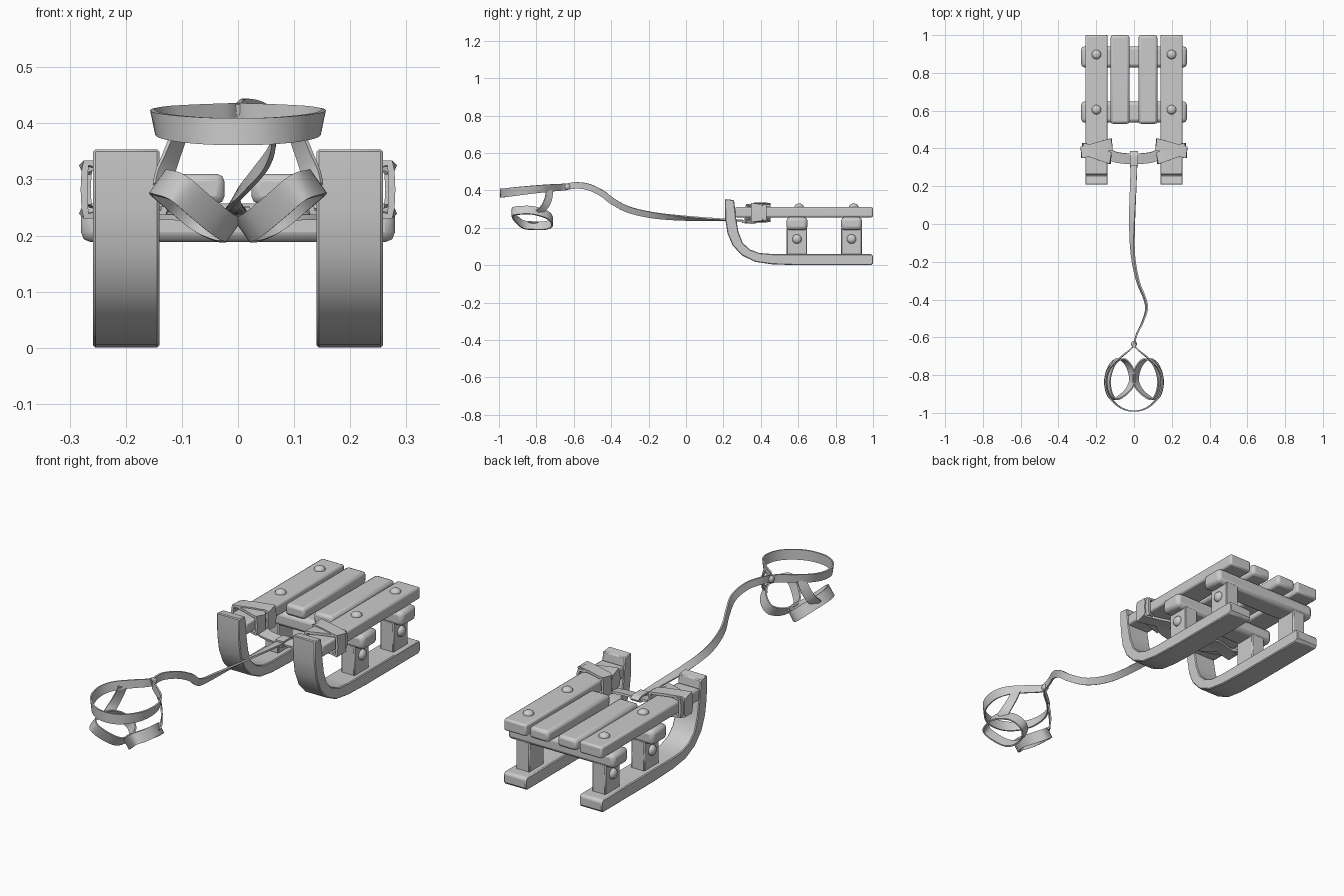
import bpy, bmesh, math
from mathutils import Vector as V

if "Cube" in bpy.data.objects:
    bpy.data.objects.remove(bpy.data.objects["Cube"])

grey = bpy.data.materials.new("plain_grey")
grey.diffuse_color = (0.6, 0.6, 0.6, 1)
grey.use_nodes = True
grey.node_tree.nodes["Principled BSDF"].inputs["Base Color"].default_value = grey.diffuse_color


def finish(name, bm, bevel=0.0, segs=2, angle=35):
    bmesh.ops.recalc_face_normals(bm, faces=bm.faces)
    me = bpy.data.meshes.new(name)
    bm.to_mesh(me)
    bm.free()
    me.materials.append(grey)
    ob = bpy.data.objects.new(name, me)
    bpy.context.collection.objects.link(ob)
    bpy.context.view_layer.objects.active = ob
    bpy.ops.object.select_all(action='DESELECT')
    ob.select_set(True)
    if bevel:
        m = ob.modifiers.new("bevel", 'BEVEL')
        m.width, m.segments, m.limit_method = bevel, segs, 'ANGLE'
        m.angle_limit = math.radians(40)
    bpy.ops.object.shade_smooth_by_angle(angle=math.radians(angle))
    return ob


def box(name, lo, hi, bevel=0.01, segs=2):
    bm = bmesh.new()
    bmesh.ops.create_cube(bm, size=1)
    for v in bm.verts:
        v.co = V([(l + h) / 2 + c * (h - l) for l, h, c in zip(lo, hi, v.co)])
    return finish(name, bm, bevel, segs)


def spline(pts, closed, n):
    """Catmull-Rom samples through the points."""
    pts = [V(p) for p in pts]
    k = len(pts)
    get = (lambda i: pts[i % k]) if closed else (lambda i: pts[max(0, min(k - 1, i))])
    out = []
    for i in range(k if closed else k - 1):
        a, b, c, d = (get(i + j) for j in (-1, 0, 1, 2))
        for s in range(n):
            t = s / n
            out.append(0.5 * (2 * b + (c - a) * t + (2 * a - 5 * b + 4 * c - d) * t * t
                              + (3 * b - a - 3 * c + d) * t ** 3))
    return out if closed else out + [pts[-1]]


def ribbon(name, pts, wide, thick=0.01, closed=False, n=6):
    """Flat strap: path points and full width vectors, one vector or one per point."""
    if not isinstance(wide, list):
        wide = [wide] * len(pts)
    path, ws = spline(pts, closed, n), spline(wide, closed, n)
    k = len(path)
    bm = bmesh.new()
    rings = []
    for i, (p, w) in enumerate(zip(path, ws)):
        a = path[(i - 1) % k] if closed else path[max(i - 1, 0)]
        b = path[(i + 1) % k] if closed else path[min(i + 1, k - 1)]
        t = (b - a).normalized()
        w2 = (w - t * w.dot(t)).normalized() * w.length / 2
        u = t.cross(w2).normalized() * thick / 2
        rings.append([bm.verts.new(p + q) for q in (w2 + u, w2 - u, -w2 - u, -w2 + u)])
    for i in range(k if closed else k - 1):
        r, s = rings[i], rings[(i + 1) % k]
        for j in range(4):
            bm.faces.new((r[j], r[(j + 1) % 4], s[(j + 1) % 4], s[j]))
    if not closed:
        bm.faces.new(rings[0])
        bm.faces.new(rings[-1])
    return finish(name, bm)


def rivet(name, loc, axis, r=0.025, h=0.018):
    """Domed bolt head facing along the axis."""
    bm = bmesh.new()
    bmesh.ops.create_uvsphere(bm, u_segments=16, v_segments=10, radius=1)
    q = V((0, 0, 1)).rotation_difference(V(axis))
    for v in bm.verts:
        v.co = q @ V((v.co.x * r, v.co.y * r, v.co.z * h)) + V(loc)
    return finish(name, bm)


# runner side profile (y, z)
outer = [(0.46, 0.005), (0.37, 0.018), (0.30, 0.052), (0.25, 0.105), (0.222, 0.17), (0.209, 0.25), (0.208, 0.354)]
inner = [(0.257, 0.348), (0.268, 0.25), (0.28, 0.18), (0.303, 0.12), (0.34, 0.085), (0.39, 0.066), (0.46, 0.06)]
profile = [(0.99, 0.06), (1.0, 0.05), (1.0, 0.012), (0.99, 0.0), (0.6, 0.0)] + outer + inner

for s, side in ((1, "right"), (-1, "left")):
    bm = bmesh.new()
    f = bm.faces.new([bm.verts.new((s * 0.14, y, z)) for y, z in profile])
    ext = bmesh.ops.extrude_face_region(bm, geom=[f])
    for v in ext["geom"]:
        if isinstance(v, bmesh.types.BMVert):
            v.co.x += s * 0.118
    finish(side + "_runner", bm, 0.004, 1)

    # seat planks
    x0, x1 = sorted((s * 0.14, s * 0.258))
    box(side + "_outer_plank", (x0, 0.262, 0.256), (x1, 1.0, 0.312), 0.009)
    x0, x1 = sorted((s * 0.024, s * 0.124))
    box(side + "_inner_plank", (x0, 0.53, 0.256), (x1, 1.0, 0.31), 0.014)

    # posts and bolts
    for y, end in ((0.593, "front"), (0.885, "rear")):
        x0, x1 = sorted((s * 0.165, s * 0.235))
        box(f"{side}_{end}_post", (x0, y - 0.055, 0.05), (x1, y + 0.055, 0.2), 0.004, 1)
        rivet(f"{side}_{end}_post_bolt", (s * 0.236, y, 0.14), (s, 0, 0))
        rivet(f"{side}_{end}_plank_bolt", (s * 0.199, y + 0.012, 0.312), (0, 0, 1))

    # crossed lashings round the outer planks
    for i, (y, skew, g) in enumerate(((0.375, 0.35, 0.0), (0.40, -0.28, 0.006))):
        a, b, lo, hi = 0.129 - g, 0.267 + g, 0.243 - g, 0.321 + g
        c = 0.012
        loop = [(a, lo + c), (a, hi - c), (a + c, hi), (b - c, hi), (b, hi - c),
                (b, lo + c), (b - c, lo), (a + c, lo)]
        pts = [(s * x, y + skew * (x - 0.2), z) for x, z in loop]
        ribbon(f"{side}_lashing_{i + 1}", pts, V((0, 0.062, 0)), 0.012, True, 2)

    # leg loop of the harness
    loop = [(0.008, -0.82, 0.212), (0.025, -0.755, 0.212), (0.065, -0.715, 0.23),
            (0.112, -0.74, 0.268), (0.14, -0.82, 0.293), (0.132, -0.89, 0.293),
            (0.105, -0.928, 0.284), (0.065, -0.91, 0.25), (0.025, -0.87, 0.218)]
    ribbon(side + "_leg_loop", [(s * x, y, z) for x, y, z in loop],
           V((s * -0.03, 0, 0.042)), 0.007, True)
    # strap joining the neck band to the leg loop
    ribbon(side + "_shoulder_strap",
           [(s * 0.095, -0.73, 0.405), (s * 0.112, -0.735, 0.36), (s * 0.128, -0.755, 0.315), (s * 0.135, -0.79, 0.28)],
           V((s * 0.025, -0.035, 0)), 0.007)

# cross beams
for y, end in ((0.593, "front"), (0.885, "rear")):
    box(end + "_cross_beam", (-0.28, y - 0.056, 0.188), (0.28, y + 0.056, 0.257), 0.018)

# strap slung between the lashings
ribbon("tow_strap", [(-0.16, 0.39, 0.238), (-0.1, 0.355, 0.236), (0, 0.345, 0.234), (0.1, 0.355, 0.236), (0.16, 0.39, 0.238)],
       V((0, 0.055, 0.008)), 0.01)
ribbon("tow_strap_fold", [(0, 0.31, 0.247), (0, 0.36, 0.247), (0, 0.382, 0.236), (0, 0.36, 0.225), (0, 0.30, 0.23)],
       V((0.042, 0, 0)), 0.008)

# twisting lead
lead = [(0, 0.32, 0.238), (-0.004, 0.2, 0.243), (-0.01, 0.02, 0.25), (-0.006, -0.16, 0.265), (0.02, -0.3, 0.295),
        (0.055, -0.39, 0.34), (0.066, -0.45, 0.385), (0.045, -0.52, 0.418), (0.012, -0.59, 0.427), (0, -0.65, 0.417)]
turn = [0, 10, 35, 62, 72, 78, 80, 84, 88, 90]
ribbon("lead", lead, [V((math.cos(math.radians(a)), 0, math.sin(math.radians(a)))) * 0.034 for a in turn], 0.008)

# neck band, pointed at the back, and its rivet
half = [(0.02, -0.665), (0.075, -0.71), (0.125, -0.76), (0.148, -0.82), (0.14, -0.89), (0.105, -0.945), (0.055, -0.98)]
neck = [(0, -0.645)] + half + [(0, -0.99)] + [(-x, y) for x, y in reversed(half)]
ribbon("neck_band", [(x, y, 0.418 - 0.033 * ((-0.645 - y) / 0.345) ** 1.3) for x, y in neck],
       [V((x * 0.06, 0, 0.036 + 0.012 * (-0.645 - y) / 0.345)) for x, y in neck], 0.007, True)
for s, side in ((1, "right"), (-1, "left")):
    rivet(side + "_lead_rivet", (s * 0.005, -0.635, 0.42), (s, 0, 0), 0.016, 0.01)
